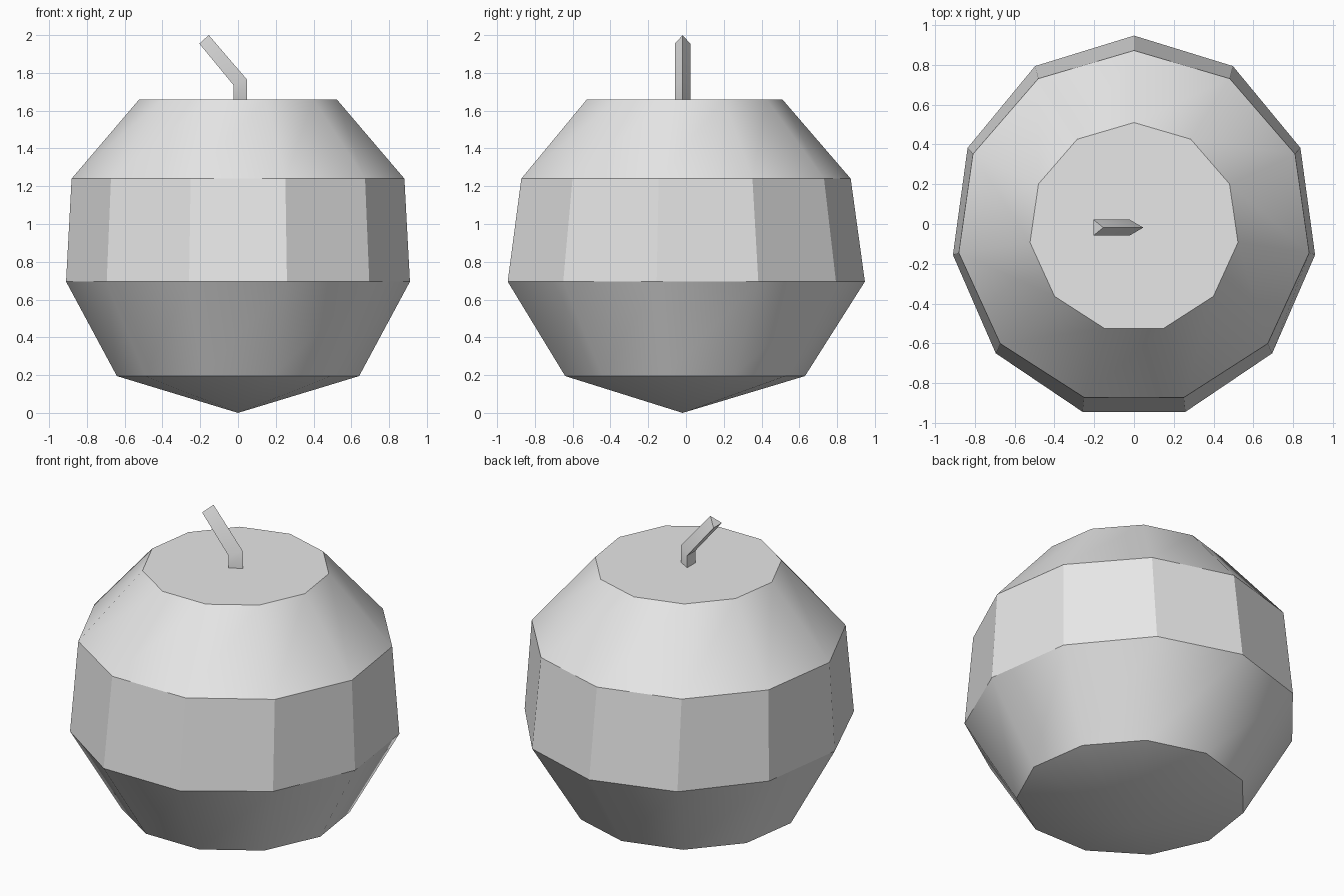
import bpy
import bmesh
import math

cube = bpy.data.objects.get("Cube")
if cube:
    bpy.data.objects.remove(cube, do_unlink=True)

grey = bpy.data.materials.new("plain_grey")
grey.use_nodes = True
colour = (0.8, 0.8, 0.8, 1.0)
grey.diffuse_color = colour
grey.node_tree.nodes["Principled BSDF"].inputs["Base Color"].default_value = colour

SIDES = 11
AXIS_Y = -0.018


def ring(bm, sides, radius, z, start, x_scale=1.0):
    """Regular polygon of vertices around the vertical axis."""
    verts = []
    for i in range(sides):
        a = start + i * math.tau / sides
        verts.append(bm.verts.new((radius * x_scale * math.cos(a),
                                   radius * math.sin(a) + AXIS_Y, z)))
    return verts


def bridge(bm, low, high):
    """Quads between two rings of equal size."""
    n = len(low)
    for i in range(n):
        j = (i + 1) % n
        bm.faces.new((low[i], low[j], high[j], high[i]))


def finish(bm, name):
    bmesh.ops.recalc_face_normals(bm, faces=bm.faces[:])
    mesh = bpy.data.meshes.new(name)
    bm.to_mesh(mesh)
    bm.free()
    mesh.materials.append(grey)
    obj = bpy.data.objects.new(name, mesh)
    bpy.context.collection.objects.link(obj)
    bpy.ops.object.select_all(action='DESELECT')
    obj.select_set(True)
    bpy.context.view_layer.objects.active = obj
    bpy.ops.object.shade_smooth_by_angle(angle=math.radians(30))
    return obj


# Fruit body: stacked rings (radius, height, x scale), pointed below, flat above
profile = [(0.648, 0.195, 1.0), (0.965, 0.695, 0.953),
           (0.89, 1.24, 1.0), (0.528, 1.66, 1.0)]
bm = bmesh.new()
rings = [ring(bm, SIDES, r, z, math.pi / 2, s) for r, z, s in profile]
for low, high in zip(rings, rings[1:]):
    bridge(bm, low, high)
bm.faces.new(rings[-1])
tip = bm.verts.new((0, AXIS_Y, 0))
for i in range(SIDES):
    bm.faces.new((tip, rings[0][(i + 1) % SIDES], rings[0][i]))
finish(bm, "fruit_body")

# Stem: three-sided rod, bent toward -x
bm = bmesh.new()
base = ring(bm, 3, 0.047, 1.65, 0)
bend = ring(bm, 3, 0.047, 1.745, 0)
top = ring(bm, 3, 0.047, 1.97, 0)
for v in bend:
    v.co.z += 0.43 * v.co.x
for v in top:
    v.co.z += 0.64 * v.co.x
    v.co.x = v.co.x * 0.71 - 0.188
bridge(bm, base, bend)
bridge(bm, bend, top)
bm.faces.new(base)
bm.faces.new(top)
finish(bm, "stem")
